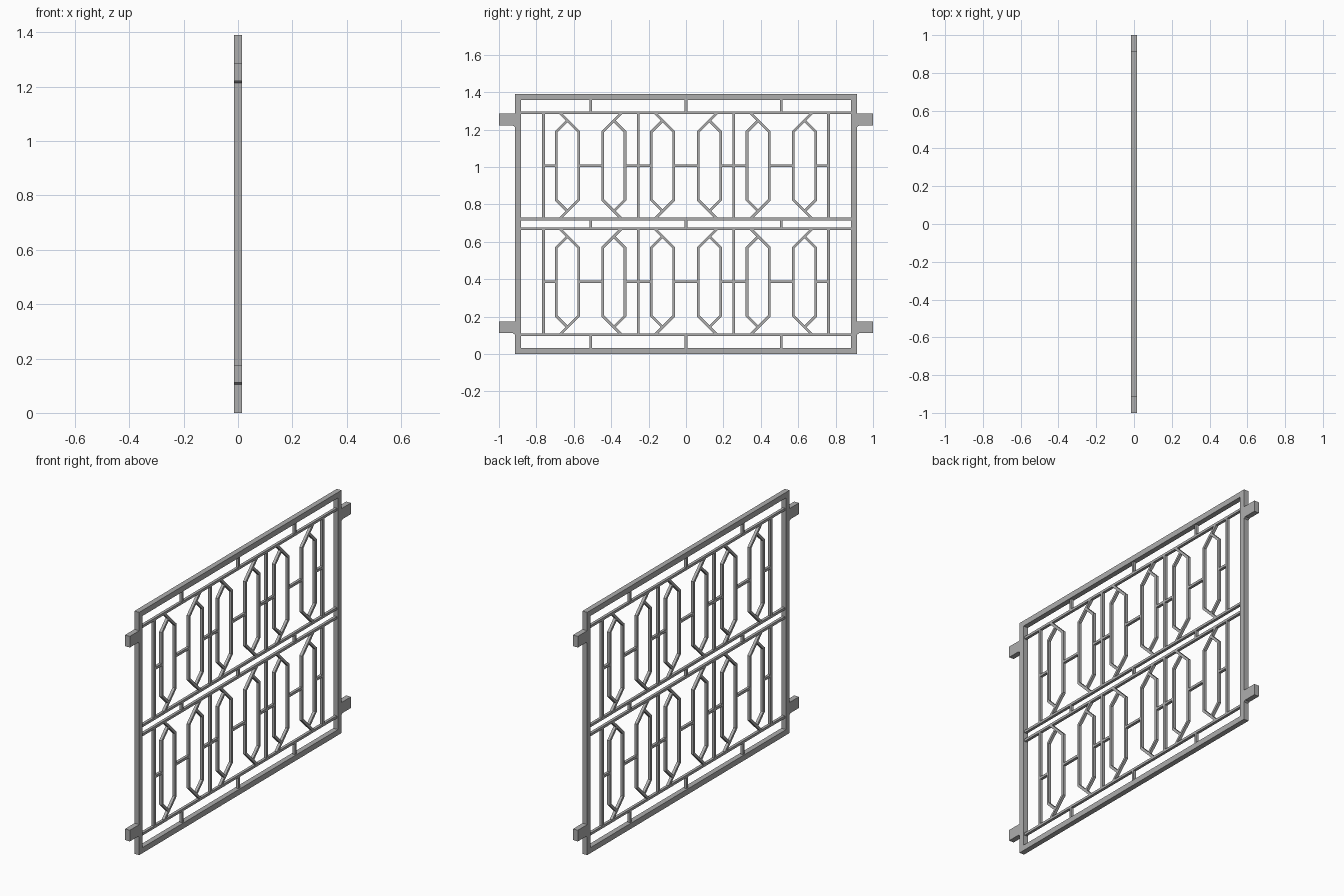
import bpy, bmesh, math
from mathutils import Matrix, Vector

cube = bpy.data.objects.get("Cube")
if cube:
    bpy.data.objects.remove(cube, do_unlink=True)

steel = bpy.data.materials.new("grey_steel")
steel.use_nodes = True
GREY = (0.42, 0.42, 0.42, 1)
steel.diffuse_color = GREY
steel.node_tree.nodes["Principled BSDF"].inputs["Base Color"].default_value = GREY

BAR = 0.014          # width of the thin bars
BAR_DEPTH = 0.016
FRAME_DEPTH = 0.03
HALF_Y, TOP = 0.915, 1.39
FRAME_W = 0.032
RAIL_OFFSET = 0.284  # panel centre to its rails
PANELS = {"lower": 0.386, "upper": 1.006}


def finish(name, bm):
    bmesh.ops.recalc_face_normals(bm, faces=bm.faces)
    mesh = bpy.data.meshes.new(name)
    bm.to_mesh(mesh)
    bm.free()
    mesh.materials.append(steel)
    obj = bpy.data.objects.new(name, mesh)
    bpy.context.collection.objects.link(obj)


def bar(name, start, end, width=BAR, depth=BAR_DEPTH):
    """Straight bar between two (y, z) points."""
    a, b = Vector((0, *start)), Vector((0, *end))
    d = b - a
    turn = Matrix.Rotation(math.atan2(d.z, d.y), 4, 'X')
    size = Matrix.Diagonal((depth, d.length, width, 1))
    bm = bmesh.new()
    bmesh.ops.create_cube(bm, size=1, matrix=Matrix.Translation((a + b) / 2) @ turn @ size)
    finish(name, bm)


def ring(name, outer, inner, depth):
    """Closed mitred band between two matching (y, z) loops."""
    bm = bmesh.new()
    loops = [[bm.verts.new((x, y, z)) for y, z in pts]
             for pts, x in ((outer, depth / 2), (inner, depth / 2),
                            (inner, -depth / 2), (outer, -depth / 2))]
    n = len(outer)
    for k in range(4):
        p, q = loops[k], loops[(k + 1) % 4]
        for i in range(n):
            j = (i + 1) % n
            bm.faces.new((p[i], p[j], q[j], q[i]))
    finish(name, bm)


def plate(name, points, depth):
    bm = bmesh.new()
    face = bm.faces.new([bm.verts.new((-depth / 2, y, z)) for y, z in points])
    new = bmesh.ops.extrude_face_region(bm, geom=[face])["geom"]
    bmesh.ops.translate(bm, vec=(depth, 0, 0),
                        verts=[v for v in new if isinstance(v, bmesh.types.BMVert)])
    finish(name, bm)


def rect(y, low, high):
    return [(-y, low), (y, low), (y, high), (-y, high)]


def hexagon(y, z, half_w, half_h):
    s = half_h - half_w
    if half_w < 0.06:  # inner loop keeps the band width even on the slopes
        s = HEX_H - HEX_W - BAR * math.tan(math.pi / 8)
    return [(y, z - half_h), (y + half_w, z - s), (y + half_w, z + s),
            (y, z + half_h), (y - half_w, z + s), (y - half_w, z - s)]


# Outer frame
ring("outer_frame", rect(HALF_Y, 0, TOP),
     rect(HALF_Y - FRAME_W, FRAME_W, TOP - FRAME_W), FRAME_DEPTH)

# Mounting lugs with small fillets at the frame
for side, s in (("left", 1), ("right", -1)):
    for level, z in (("lower", 0.143), ("upper", 1.253)):
        h, root, f = 0.032, HALF_Y - 0.004, 0.01
        plate(f"{level}_{side}_lug",
              [(s * root, z - h - f), (s * (HALF_Y + f), z - h), (s, z - h),
               (s, z + h), (s * HALF_Y, z + h), (s * root, z + h)], FRAME_DEPTH)

# Horizontal rails
inner_y = HALF_Y - FRAME_W + 0.003
for level, c in PANELS.items():
    for end, s in (("bottom", -1), ("top", 1)):
        z = c + s * RAIL_OFFSET
        bar(f"{level}_{end}_rail", (-inner_y, z), (inner_y, z))

# Short spacers between frame and rails
low, high = PANELS["lower"], PANELS["upper"]
gaps = {"bottom": (FRAME_W - 0.003, low - RAIL_OFFSET),
        "middle": (low + RAIL_OFFSET, high - RAIL_OFFSET),
        "top": (high + RAIL_OFFSET, TOP - FRAME_W + 0.003)}
for gap, (z0, z1) in gaps.items():
    for y in (-0.51, 0, 0.51):
        bar(f"{gap}_spacer", (y, z0), (y, z1))

# Panel infill
HEX_W, HEX_H = 0.067, 0.252
HEX_Y = (-0.634, -0.386, -0.125, 0.125, 0.386, 0.634)
POST_Y = (-0.762, -0.255, 0.255, 0.762)
apex = HEX_H - BAR / math.sqrt(2)
reach = RAIL_OFFSET - 0.003
for level, c in PANELS.items():
    for y in POST_Y:
        bar(f"{level}_post", (y, c - RAIL_OFFSET), (y, c + RAIL_OFFSET))
    for i, y in enumerate(HEX_Y):
        ring(f"{level}_hexagon", hexagon(y, c, HEX_W, HEX_H),
             hexagon(y, c, HEX_W - BAR, HEX_H - BAR * math.sqrt(2)), BAR_DEPTH)
        # Diagonal ties carry one sloping edge on to the rail
        out = -1 if i % 2 == 0 else 1
        for s in (-1, 1):
            bar(f"{level}_diagonal_tie", (y, c + s * apex),
                (y + out * (reach - apex), c + s * reach))
    # Cross links joining hexagons and end posts
    edges = [POST_Y[0]]
    for y in HEX_Y:
        edges += [y - HEX_W + 0.004, y + HEX_W - 0.004]
    edges.append(POST_Y[-1])
    for y0, y1 in zip(edges[::2], edges[1::2]):
        bar(f"{level}_cross_link", (y0, c), (y1, c))
